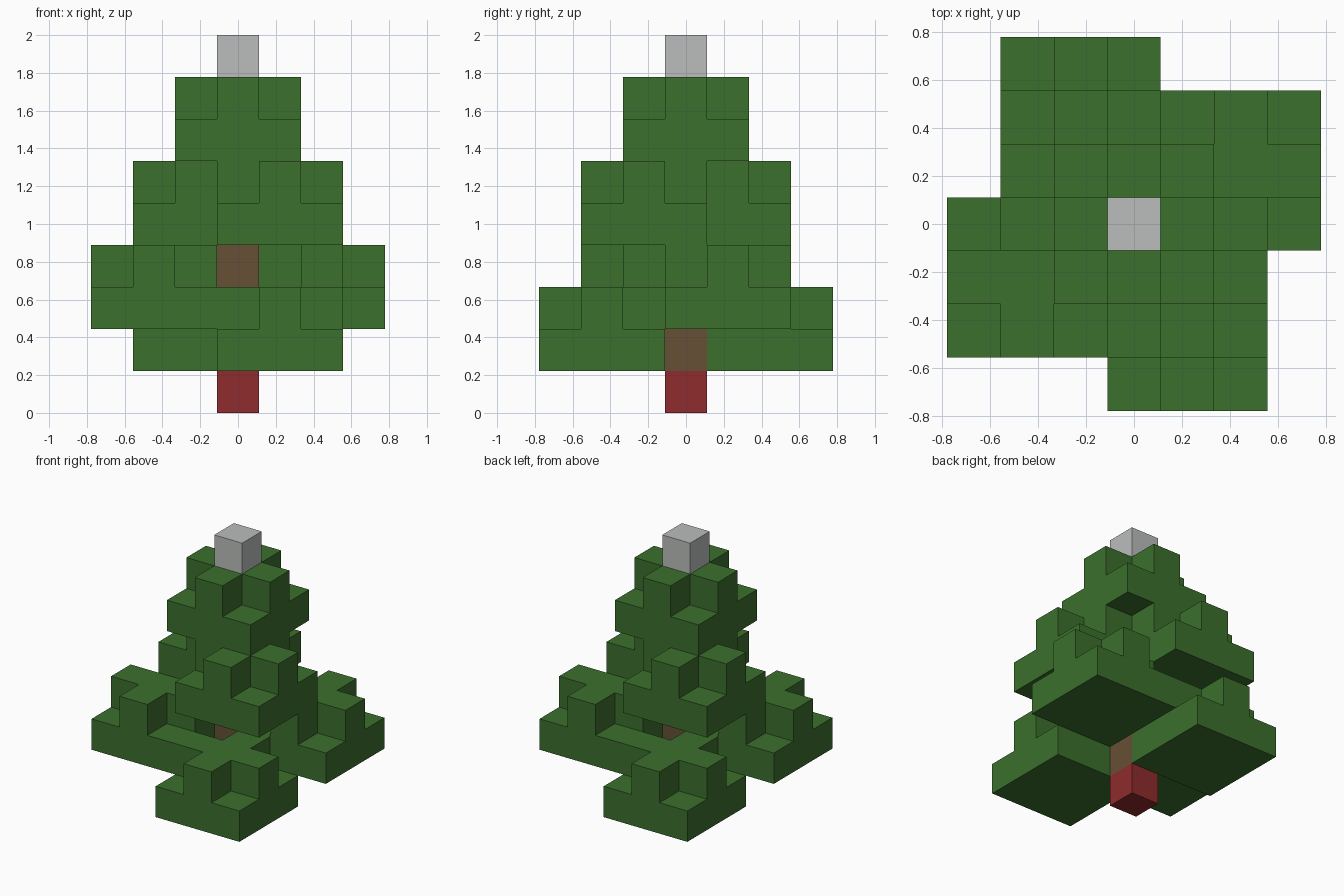
import bpy, bmesh
from mathutils import Vector

cube = bpy.data.objects.get("Cube")
if cube:
    bpy.data.objects.remove(cube, do_unlink=True)

U = 2 / 9  # edge of one block


def material(name, rgb):
    mat = bpy.data.materials.new(name)
    mat.use_nodes = True
    color = (*rgb, 1)
    mat.diffuse_color = color
    mat.node_tree.nodes["Principled BSDF"].inputs["Base Color"].default_value = color
    return mat


green = material("leaf green", (0.045, 0.162, 0.026))
brown = material("bark brown", (0.133, 0.08, 0.036))
red = material("base red", (0.275, 0.025, 0.025))
grey = material("tip grey", (0.497, 0.515, 0.503))


def blocks(name, cells, mat):
    """Join unit blocks into one closed shell, keeping only the outer faces."""
    cells = set(cells)
    bm = bmesh.new()
    for c in cells:
        for axis in range(3):
            for side in (-1, 1):
                step = [0, 0, 0]
                step[axis] = side
                if tuple(a + b for a, b in zip(c, step)) in cells:
                    continue
                n, u, v = Vector(step), Vector((0, 0, 0)), Vector((0, 0, 0))
                u[(axis + 1) % 3] = 1
                v = n.cross(u)
                mid = Vector(c) + Vector((0, 0, 0.5)) + n / 2
                ring = [mid + (a * u + b * v) / 2
                        for a, b in ((-1, -1), (1, -1), (1, 1), (-1, 1))]
                bm.faces.new([bm.verts.new(p * U) for p in ring])
    bmesh.ops.remove_doubles(bm, verts=bm.verts, dist=0.001)
    mesh = bpy.data.meshes.new(name)
    bm.to_mesh(mesh)
    bm.free()
    mesh.materials.append(mat)
    obj = bpy.data.objects.new(name, mesh)
    bpy.context.collection.objects.link(obj)


def tuft(x, y, z):
    """Square slab of foliage with a plus-shaped layer on top."""
    near = (-1, 0, 1)
    slab = [(x + i, y + j, z) for i in near for j in near]
    plus = [(x + i, y + j, z + 1) for i in near for j in near if not (i and j)]
    return slab + plus


# Trunk and its base
blocks("trunk_base", [(0, 0, 0)], red)
blocks("trunk", [(0, 0, z) for z in range(1, 4)], brown)

# Lower branches, in opposite pairs
for name, x, y, z in (("front_branch", 1, -2, 1), ("back_branch", -1, 2, 1),
                      ("left_branch", 2, 1, 2), ("right_branch", -2, -1, 2)):
    blocks(name, tuft(x, y, z), green)

# Upper foliage: two overlapping tufts around the core, then the crown
blocks("upper_branches", tuft(1, -1, 4) + tuft(-1, 1, 4) + [(0, 0, 5)], green)
blocks("crown", tuft(0, 0, 6), green)

# Tip
blocks("tip", [(0, 0, 8)], grey)
